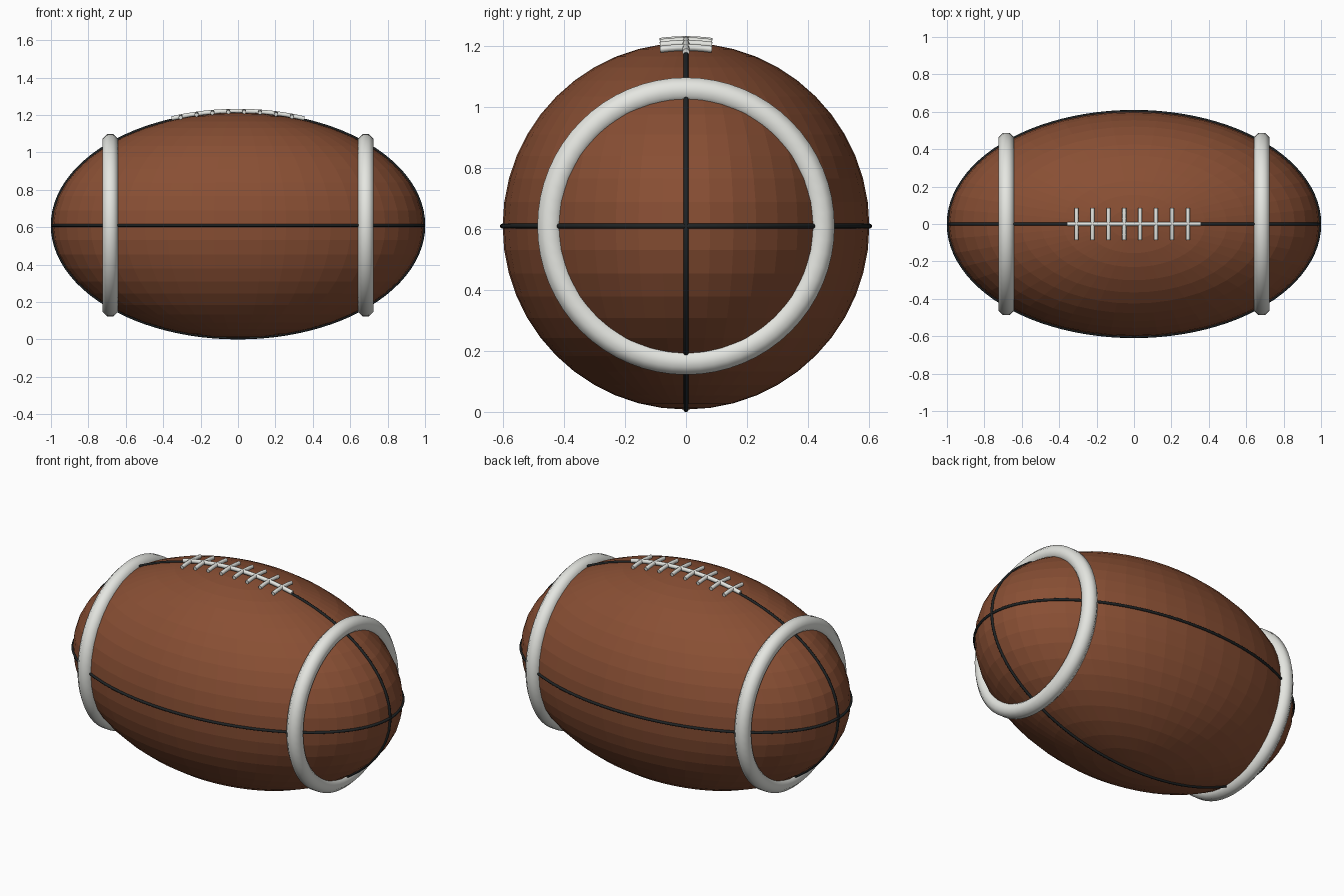
import bpy, math

if "Cube" in bpy.data.objects:
    bpy.data.objects.remove(bpy.data.objects["Cube"])

CZ = 0.61            # height of the ball centre
LEN, RAD = 0.993, 0.601   # half length and radius of the ball


def material(name, rgb):
    m = bpy.data.materials.new(name)
    m.diffuse_color = (*rgb, 1)
    m.use_nodes = True
    m.node_tree.nodes["Principled BSDF"].inputs["Base Color"].default_value = m.diffuse_color
    return m


brown = material("brown leather", (0.25, 0.078, 0.034))
white = material("off white", (0.78, 0.79, 0.75))
black = material("seam black", (0.014, 0.017, 0.018))


def tube(name, points, radius, mat, sides=8, closed=False, phase=0.0):
    """Sweep a round section along a planar path; returns a smooth mesh."""
    from mathutils import Vector
    pts = [Vector(p) for p in points]
    n = len(pts)
    # normal of the plane that holds the path
    normal = (pts[n // 3] - pts[0]).cross(pts[2 * n // 3] - pts[0]).normalized()
    verts, faces = [], []
    for i, p in enumerate(pts):
        a = pts[(i - 1) % n] if closed else pts[max(i - 1, 0)]
        b = pts[(i + 1) % n] if closed else pts[min(i + 1, n - 1)]
        side = (b - a).normalized().cross(normal)
        for k in range(sides):
            t = 2 * math.pi * k / sides + phase
            verts.append(p + radius * (math.cos(t) * side + math.sin(t) * normal))
    for i in range(n if closed else n - 1):
        j = (i + 1) % n
        for k in range(sides):
            l = (k + 1) % sides
            faces.append((i * sides + k, i * sides + l, j * sides + l, j * sides + k))
    if not closed:
        faces.append(tuple(reversed(range(sides))))
        faces.append(tuple(range((n - 1) * sides, n * sides)))
    me = bpy.data.meshes.new(name)
    me.from_pydata(verts, [], faces)
    me.materials.append(mat)
    ob = bpy.data.objects.new(name, me)
    bpy.context.collection.objects.link(ob)
    bpy.ops.object.select_all(action='DESELECT')
    bpy.context.view_layer.objects.active = ob
    ob.select_set(True)
    bpy.ops.object.mode_set(mode='EDIT')
    bpy.ops.mesh.select_all(action='SELECT')
    bpy.ops.mesh.normals_make_consistent(inside=False)
    bpy.ops.object.mode_set(mode='OBJECT')
    bpy.ops.object.shade_smooth_by_angle(angle=math.radians(50))
    return ob


def surface(x, y, lift):
    """Point on the upper ball surface, raised by lift."""
    r = (RAD + lift) * math.sqrt(1 - (x / LEN) ** 2)
    return (x, y, CZ + math.sqrt(r * r - y * y))


def loop(count):
    return [2 * math.pi * i / count for i in range(count)]


# Faceted leather body
bpy.ops.mesh.primitive_uv_sphere_add(segments=48, ring_count=24, radius=1,
                                     location=(0, 0, CZ))
body = bpy.context.object
body.name = "leather_body"
body.scale = (LEN, RAD, RAD)
bpy.ops.object.transform_apply(location=False, rotation=False, scale=True)
body.data.materials.append(brown)

# Lengthwise seams, one level and one upright
tube("level_seam", [(LEN * math.cos(a), (RAD + 0.001) * math.sin(a), CZ)
                    for a in loop(96)], 0.008, black, closed=True)
tube("upright_seam", [(LEN * math.cos(a), 0, CZ + (RAD + 0.001) * math.sin(a))
                      for a in loop(96)], 0.008, black, closed=True)

# White bands near both ends
for side, label in ((-1, "left"), (1, "right")):
    tube(label + "_band", [(side * 0.683, 0.445 * math.cos(a), CZ + 0.445 * math.sin(a))
                           for a in loop(64)], 0.0455, white, closed=True,
         phase=math.pi / 8)

# Long lace along the top, with eight cross laces
tube("long_lace", [surface(-0.355 + 0.71 * i / 20, 0, 0.01) for i in range(21)],
     0.012, white)
for i in range(8):
    x = -0.307 + 0.085 * i
    tube(f"cross_lace_{i + 1}", [surface(x, -0.085 + 0.17 * j / 6, 0.011)
                                 for j in range(7)], 0.011, white)
